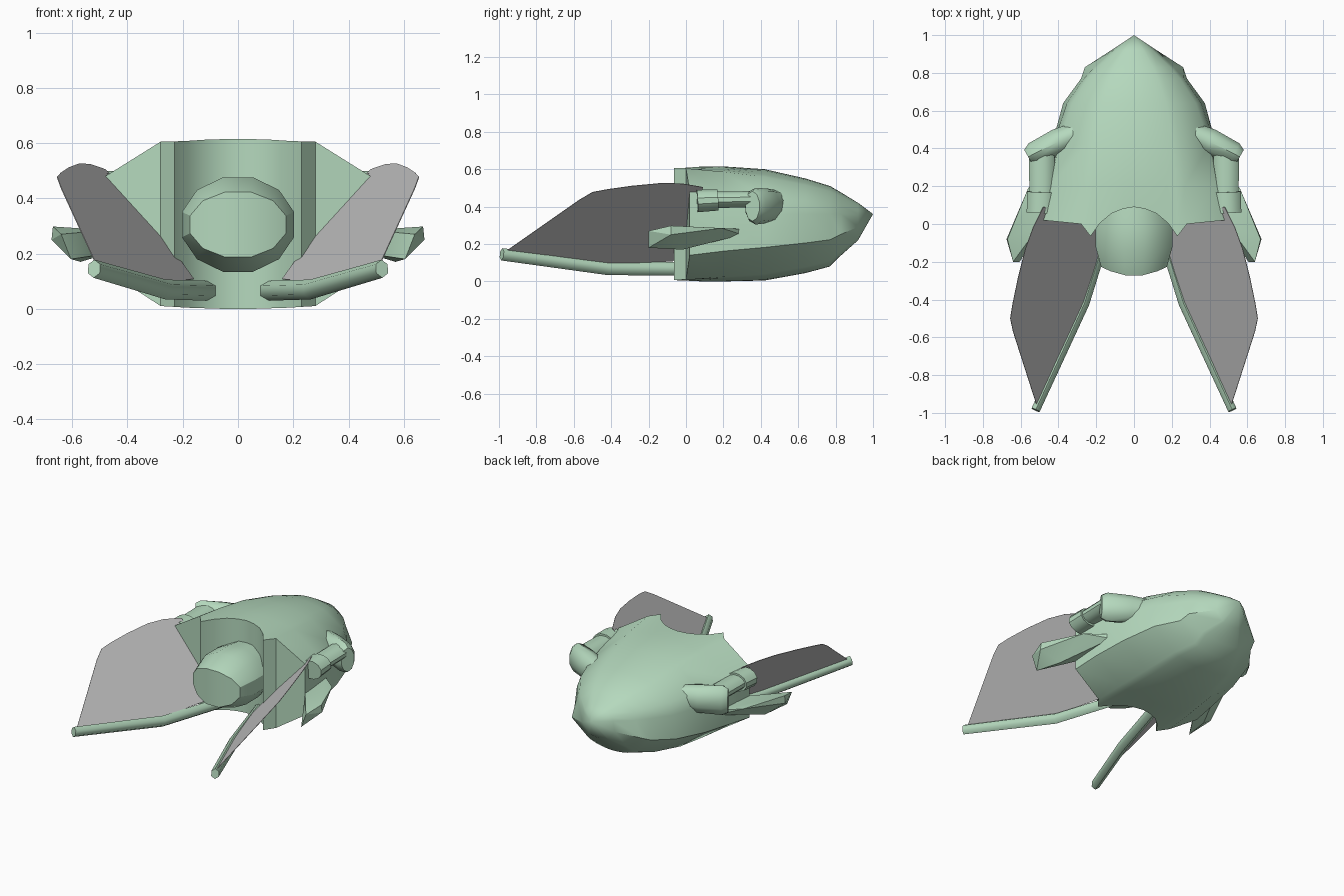
import bpy, bmesh, math
from mathutils import Vector

if "Cube" in bpy.data.objects:
    bpy.data.objects.remove(bpy.data.objects["Cube"])


def material(name, rgb):
    m = bpy.data.materials.new(name)
    m.diffuse_color = (*rgb, 1)
    m.use_nodes = True
    m.node_tree.nodes["Principled BSDF"].inputs["Base Color"].default_value = m.diffuse_color
    return m


GREEN = material("pale_green", (0.46, 0.69, 0.51))
GREY = material("membrane_grey", (0.55, 0.55, 0.55))


def finish(name, bm, mat=GREEN, smooth=35):
    bmesh.ops.recalc_face_normals(bm, faces=bm.faces)
    me = bpy.data.meshes.new(name)
    bm.to_mesh(me)
    bm.free()
    ob = bpy.data.objects.new(name, me)
    bpy.context.collection.objects.link(ob)
    me.materials.append(mat)
    if smooth:
        bpy.ops.object.select_all(action='DESELECT')
        ob.select_set(True)
        bpy.context.view_layer.objects.active = ob
        bpy.ops.object.shade_smooth_by_angle(angle=math.radians(smooth))
    return ob


def bridge(bm, a, b):
    n = len(a)
    for i in range(n):
        bm.faces.new((a[i], a[(i + 1) % n], b[(i + 1) % n], b[i]))


def tube(name, stations, sides, smooth=35, turn=0.5):
    """Loft elliptical rings; each station is (centre, radius across, radius up)."""
    bm = bmesh.new()
    rings = []
    pts = [Vector(s[0]) for s in stations]
    for i, (c, ra, ru) in enumerate(stations):
        d = (pts[min(i + 1, len(pts) - 1)] - pts[max(i - 1, 0)]).normalized()
        across = d.cross(Vector((0, 0, 1))).normalized()
        up = across.cross(d)
        ring = []
        for k in range(sides):
            t = 2 * math.pi * (k + turn) / sides
            ring.append(bm.verts.new(Vector(c) + across * ra * math.cos(t) + up * ru * math.sin(t)))
        rings.append(ring)
    for a, b in zip(rings, rings[1:]):
        bridge(bm, a, b)
    bm.faces.new(rings[0])
    bm.faces.new(rings[-1])
    return finish(name, bm, GREEN, smooth)


# Hull: lofted sections, scooped stern, rounded towards a pointed bow
MID = 0.36
xs = [0, 0.06, 0.12, 0.18, 0.23, 0.28, 0.48]
top = [0.615, 0.614, 0.612, 0.608, 0.606, 0.605, 0.48]
bottom = [0, 0, 0.002, 0.004, 0.007, 0.01, 0.14]
stern = [0.09, 0.08, 0.055, 0.005, -0.065, 0.0, 0.02]
half = [(x / 0.48, (z - MID) / 0.255) for x, z in zip(xs, top)]
half += [(1.0, 0)]
half += [(x / 0.48, (z - MID) / 0.36) for x, z in zip(xs[::-1], bottom[::-1])]
stern_y = stern + [0.025] + stern[::-1]
# y, upper half-width, top, lower half-width, bottom, rounding
sections = [(None, 0.48, 0.615, 0.48, 0.0, 0), (0.20, 0.46, 0.615, 0.465, 0.0, 0.5),
            (0.42, 0.43, 0.60, 0.435, 0.005, 0.9), (0.64, 0.355, 0.55, 0.375, 0.045, 1),
            (0.77, 0.265, 0.51, 0.28, 0.08, 1), (0.83, 0.21, 0.475, 0.26, 0.14, 1),
            (0.92, 0.107, 0.42, 0.12, 0.22, 1)]
bm = bmesh.new()
loops = []
for y, wu, zt, wl, zb, rounding in sections:
    right, left = [], []
    for i, (fx, fz) in enumerate(half):
        if i == 6:
            fx -= 0.08 * rounding
        r = rounding if i < 7 else rounding * 0.5
        if i != 7:
            arc = math.sqrt(max(0, 1 - min(fx, 0.93) ** 2))
            fz += (math.copysign(arc, fz) - fz) * r
        x = fx * (wu if i < 8 else wl)
        z = MID + fz * (zt - MID if fz >= 0 else MID - zb)
        yy = stern_y[i] if y is None else y
        right.append(bm.verts.new((x, yy, z)))
        left.append(right[-1] if fx == 0 else bm.verts.new((-x, yy, z)))
    loops.append(right + left[-2:0:-1])
    if y is None:
        last = len(half) - 1
        for side in (right, left):
            for i in range(6):
                bm.faces.new((side[i], side[i + 1], side[last - i - 1], side[last - i]))
            bm.faces.new((side[6], side[7], side[8]))
for a, b in zip(loops, loops[1:]):
    bridge(bm, a, b)
nose = bm.verts.new((0, 1.0, MID))
for i, v in enumerate(loops[-1]):
    bm.faces.new((v, loops[-1][(i + 1) % len(loops[-1])], nose))
finish("hull", bm, GREEN, 40)

# Engine bulb in the stern scoop: faceted barrel with a bowed end face
bm = bmesh.new()
rings = []
for y, rx, rz, bow in [(0.12, 0.19, 0.165, 0), (0.0, 0.21, 0.177, 0),
                       (-0.14, 0.21, 0.177, 0.4), (-0.275, 0.18, 0.122, 1.6)]:
    ring = []
    for k in range(12):
        t = math.pi * (k + 0.5) / 6
        x = rx * math.cos(t)
        ring.append(bm.verts.new((x, y + bow * x * x, 0.305 + rz * math.sin(t))))
    rings.append(ring)
for a, b in zip(rings, rings[1:]):
    bridge(bm, a, b)
for k in range(5):
    r = rings[-1]
    bm.faces.new((r[k], r[k + 1], r[10 - k], r[11 - k]))
finish("engine_bulb", bm, GREEN, 32)

for s, side in ((1, "right"), (-1, "left")):
    # Wing spar
    tube(side + "_wing_spar", [((s * 0.10, 0.10, 0.065), 0.03, 0.036),
                               ((s * 0.262, -0.42, 0.07), 0.03, 0.036),
                               ((s * 0.521, -0.985, 0.145), 0.027, 0.033)], 6, 62)

    # Flat thin wing membrane lying in one sloping plane
    outline = [(0.515, -0.96), (0.42, -0.74), (0.35, -0.59), (0.262, -0.41), (0.20, -0.20),
               (0.16, -0.07), (0.30, 0.06), (0.48, 0.09), (0.535, -0.02), (0.575, -0.13),
               (0.615, -0.29), (0.642, -0.42), (0.655, -0.50), (0.64, -0.57)]
    bm = bmesh.new()
    bm.faces.new([bm.verts.new((s * x, y, 1.06 * x + 0.36 * y - 0.037)) for x, y in outline])
    wing = finish(side + "_wing_membrane", bm, GREY, 0)
    mod = wing.modifiers.new("thickness", 'SOLIDIFY')
    mod.thickness = 0.003
    mod.offset = 0

    # Side pod: angled shoulder, barrel and collar
    tube(side + "_pod_shoulder", [((s * 0.27, 0.495, 0.41), 0.06, 0.075),
                                  ((s * 0.40, 0.435, 0.405), 0.075, 0.092),
                                  ((s * 0.53, 0.372, 0.402), 0.065, 0.098),
                                  ((s * 0.56, 0.355, 0.402), 0.045, 0.08)], 10, 45)
    tube(side + "_pod_barrel", [((s * 0.488, 0.38, 0.44), 0.07, 0.045),
                                ((s * 0.488, 0.10, 0.435), 0.068, 0.045)], 12)
    tube(side + "_pod_collar", [((s * 0.488, 0.17, 0.435), 0.08, 0.058),
                                ((s * 0.492, 0.06, 0.43), 0.079, 0.062)], 12)

    # Swept lower fin
    bm = bmesh.new()
    for x, y, z in [(0.67, -0.08, 0.298), (0.675, -0.08, 0.25), (0.64, -0.2, 0.27),
                    (0.605, -0.2, 0.18), (0.57, -0.02, 0.17), (0.47, 0.02, 0.20),
                    (0.48, 0.02, 0.285), (0.56, 0.19, 0.285), (0.43, 0.30, 0.28), (0.43, 0.30, 0.25)]:
        bm.verts.new((s * x, y, z))
    bmesh.ops.convex_hull(bm, input=bm.verts)
    finish(side + "_lower_fin", bm, GREEN, 25)
